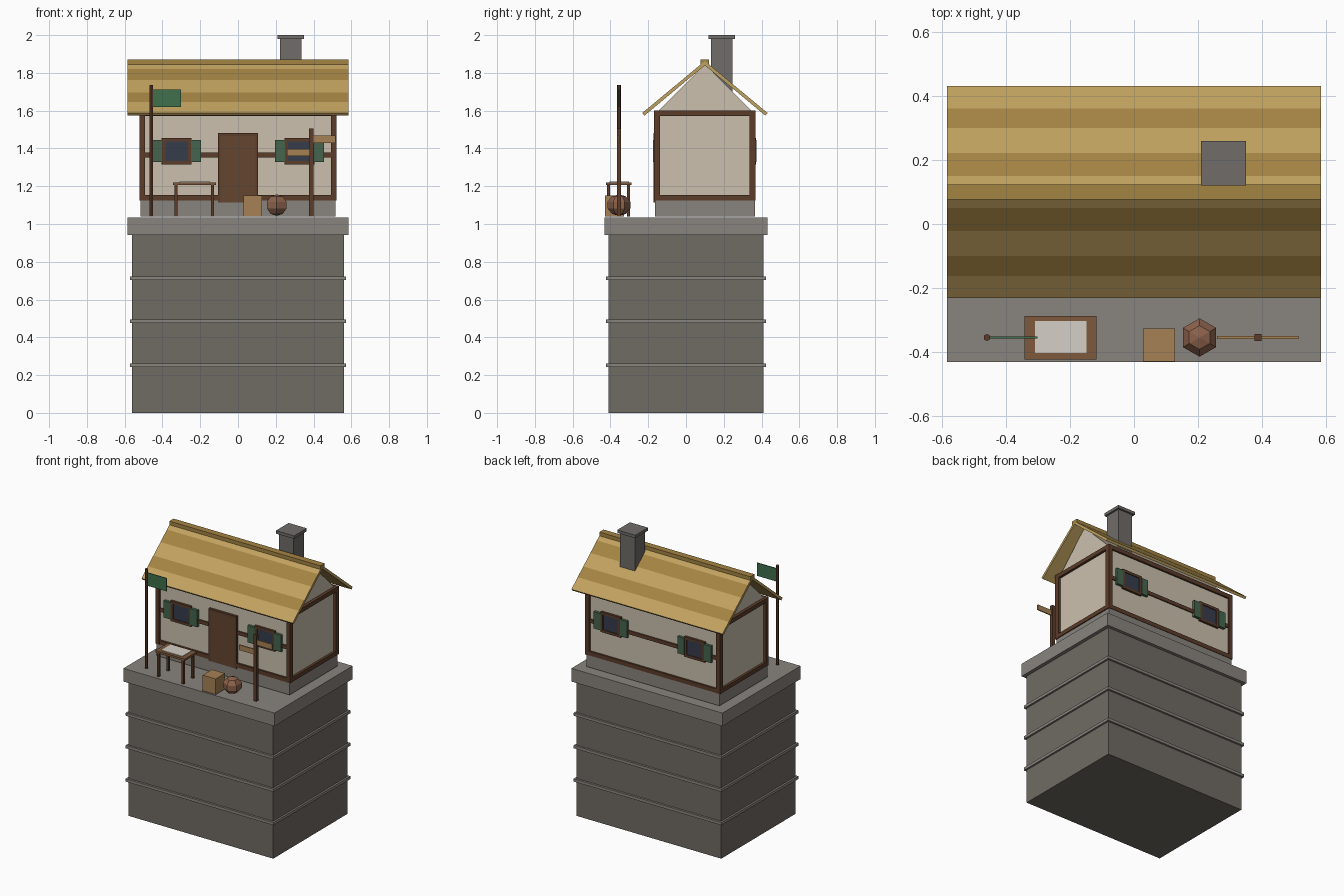
import bpy, bmesh
from math import sin, cos, pi

if "Cube" in bpy.data.objects:
    bpy.data.objects.remove(bpy.data.objects["Cube"])

YC = 0.10      # house centre line in y
DECK = 1.04    # level on which everything stands


def mat(name, r, g, b):
    m = bpy.data.materials.new(name)
    m.diffuse_color = (r, g, b, 1)
    m.use_nodes = True
    m.node_tree.nodes["Principled BSDF"].inputs["Base Color"].default_value = m.diffuse_color
    return m


STONE = mat("dark_stone", 0.16, 0.145, 0.125)
TRIM = mat("light_stone", 0.25, 0.23, 0.205)
CHIM = mat("chimney_stone", 0.16, 0.15, 0.14)
PLASTER = mat("plaster", 0.60, 0.53, 0.42)
TIMBER = mat("dark_timber", 0.105, 0.045, 0.022)
DOOR = mat("door_wood", 0.13, 0.06, 0.03)
GLASS = mat("glass", 0.035, 0.045, 0.07)
GREEN = mat("shutter_green", 0.06, 0.13, 0.075)
FLAG = mat("flag_green", 0.05, 0.16, 0.07)
THATCH = mat("thatch", 0.53, 0.36, 0.115)
THATCH2 = mat("thatch_dark", 0.37, 0.23, 0.055)
TABLE = mat("table_wood", 0.21, 0.10, 0.045)
CLOTH = mat("paper", 0.66, 0.63, 0.57)
CRATE = mat("crate_wood", 0.38, 0.22, 0.09)
CLAY = mat("clay", 0.26, 0.12, 0.07)


def mesh_obj(name, verts, faces, *mats):
    me = bpy.data.meshes.new(name)
    me.from_pydata(verts, [], faces)
    bm = bmesh.new()
    bm.from_mesh(me)
    bmesh.ops.recalc_face_normals(bm, faces=bm.faces)
    bm.to_mesh(me)
    bm.free()
    for m in mats:
        me.materials.append(m)
    ob = bpy.data.objects.new(name, me)
    bpy.context.collection.objects.link(ob)
    return ob


def prism(name, profile, x0, x1, *mats):
    """Extrude a (y, z) profile along x."""
    n = len(profile)
    verts = [(x, y, z) for x in (x0, x1) for y, z in profile]
    faces = [(i, (i + 1) % n, n + (i + 1) % n, n + i) for i in range(n)]
    faces += [tuple(range(n)), tuple(range(n, 2 * n))]
    return mesh_obj(name, verts, faces, *mats)


def box(name, x0, x1, y0, y1, z0, z1, m):
    return prism(name, [(y0, z0), (y1, z0), (y1, z1), (y0, z1)], x0, x1, m)


def lathe(name, x, y, rings, sides, m):
    """Stack of (radius, z) rings, capped at both ends."""
    verts = [(x + r * cos(pi / 2 + 2 * pi * k / sides),
              y + r * sin(pi / 2 + 2 * pi * k / sides), z)
             for r, z in rings for k in range(sides)]
    faces = [(j * sides + k, j * sides + (k + 1) % sides,
              (j + 1) * sides + (k + 1) % sides, (j + 1) * sides + k)
             for j in range(len(rings) - 1) for k in range(sides)]
    faces += [tuple(range(sides)), tuple(range(len(verts) - sides, len(verts)))]
    return mesh_obj(name, verts, faces, m)


# Stone tower with string courses and top slab
box("tower", -0.56, 0.56, -0.41, 0.41, 0, 0.945, STONE)
for i, z in enumerate((0.252, 0.485, 0.713)):
    box(f"tower_band_{i}", -0.573, 0.573, -0.424, 0.424, z - 0.01, z + 0.01, TRIM)
box("tower_top_slab", -0.585, 0.585, -0.432, 0.432, 0.942, 1.034, TRIM)

# House footing, walls and gable
box("footing", -0.515, 0.515, YC - 0.265, YC + 0.265, DECK, 1.13, TRIM)
box("walls", -0.505, 0.505, YC - 0.255, YC + 0.255, 1.125, 1.597, PLASTER)
prism("gable", [(YC - 0.25, 1.595), (YC + 0.25, 1.595), (YC, 1.845)], -0.50, 0.50, PLASTER)

# Timber frame
for sx in (-1, 1):
    xa, xb = sorted((sx * 0.492, sx * 0.522))
    for sy in (-1, 1):
        ya, yb = sorted((YC + sy * 0.237, YC + sy * 0.269))
        box("corner_post", xa, xb, ya, yb, 1.124, 1.60, TIMBER)
    for z in (1.125, 1.571):
        box("side_beam", xa, xb, YC - 0.24, YC + 0.24, z, z + 0.029, TIMBER)

# Front and back beams, windows and shutters
for side, s in (("front", -1), ("back", 1)):
    def slab(name, x0, x1, d0, d1, z0, z1, m):
        ya, yb = sorted((YC + s * d0, YC + s * d1))
        box(f"{side}_{name}", x0, x1, ya, yb, z0, z1, m)

    slab("sill_beam", -0.50, 0.50, 0.24, 0.268, 1.125, 1.154, TIMBER)
    slab("top_beam", -0.50, 0.50, 0.24, 0.268, 1.571, 1.60, TIMBER)
    slab("mid_rail", -0.50, 0.50, 0.24, 0.263, 1.352, 1.378, TIMBER)
    for cx in (-0.325, 0.325):
        slab("glass", cx - 0.06, cx + 0.06, 0.24, 0.265, 1.33, 1.44, GLASS)
        for d in (-1, 1):
            xa, xb = sorted((cx + d * 0.06, cx + d * 0.079))
            slab("window_jamb", xa, xb, 0.24, 0.271, 1.315, 1.456, TIMBER)
            xa, xb = sorted((cx + d * 0.077, cx + d * 0.13))
            slab("shutter", xa, xb, 0.25, 0.274, 1.327, 1.444, GREEN)
        for z in (1.315, 1.438):
            slab("window_rail", cx - 0.06, cx + 0.06, 0.24, 0.271, z, z + 0.018, TIMBER)

# Door with thin frame
box("door", -0.098, 0.098, -0.169, -0.14, 1.115, 1.47, DOOR)
for x in (-0.107, 0.093):
    box("door_jamb", x, x + 0.014, -0.172, -0.14, 1.115, 1.482, TIMBER)
box("door_lintel", -0.095, 0.095, -0.172, -0.14, 1.467, 1.482, TIMBER)

# Thatched roof: one folded sheet with alternating courses
offs = (0.332, 0.262, 0.20, 0.122, 0.05)
top = [(o, 1.863 - 0.83 * o) for o in offs]
prof = [(YC - o, z) for o, z in top] + [(YC, 1.863)] + [(YC + o, z) for o, z in top[::-1]]
prof += [(YC + 0.32, 1.574), (YC, 1.84), (YC - 0.32, 1.574)]
roof = prism("thatch_roof", prof, -0.585, 0.585, THATCH, THATCH2)
for i in (1, 3, 6, 8):
    roof.data.polygons[i].material_index = 1
box("ridge_cap", -0.585, 0.585, YC - 0.023, YC + 0.023, 1.842, 1.87, THATCH2)

# Chimney
box("chimney", 0.223, 0.337, 0.133, 0.247, 1.66, 1.982, CHIM)
box("chimney_cap", 0.21, 0.35, 0.12, 0.26, 1.979, 2.0, CHIM)

# Table with paper
box("table_top", -0.343, -0.117, -0.424, -0.288, 1.206, 1.221, TABLE)
box("paper", -0.31, -0.148, -0.404, -0.303, 1.219, 1.225, CLOTH)
for x in (-0.328, -0.136):
    for y in (-0.41, -0.305):
        box("table_leg", x - 0.008, x + 0.008, y - 0.008, y + 0.008, DECK, 1.208, TIMBER)

# Crate and faceted pot
box("crate", 0.028, 0.128, -0.43, -0.327, DECK, 1.15, CRATE)
ball = [(0.060 * sin(pi * k / 5) / sin(2 * pi / 5) + 1e-4, 1.10 - 0.057 * cos(pi * k / 5))
        for k in range(6)]
lathe("pot", 0.205, -0.355, ball, 6, CLAY)

# Flag on its pole
lathe("flag_pole", -0.46, -0.355, [(0.011, DECK), (0.011, 1.735)], 6, TIMBER)
box("flag", -0.455, -0.302, -0.358, -0.352, 1.62, 1.711, FLAG)

# Signpost with two boards
box("sign_post", 0.377, 0.399, -0.366, -0.344, DECK, 1.505, TIMBER)
box("sign_board_right", 0.39, 0.515, -0.359, -0.351, 1.43, 1.468, CRATE)
box("sign_board_left", 0.26, 0.385, -0.359, -0.351, 1.36, 1.397, CRATE)
